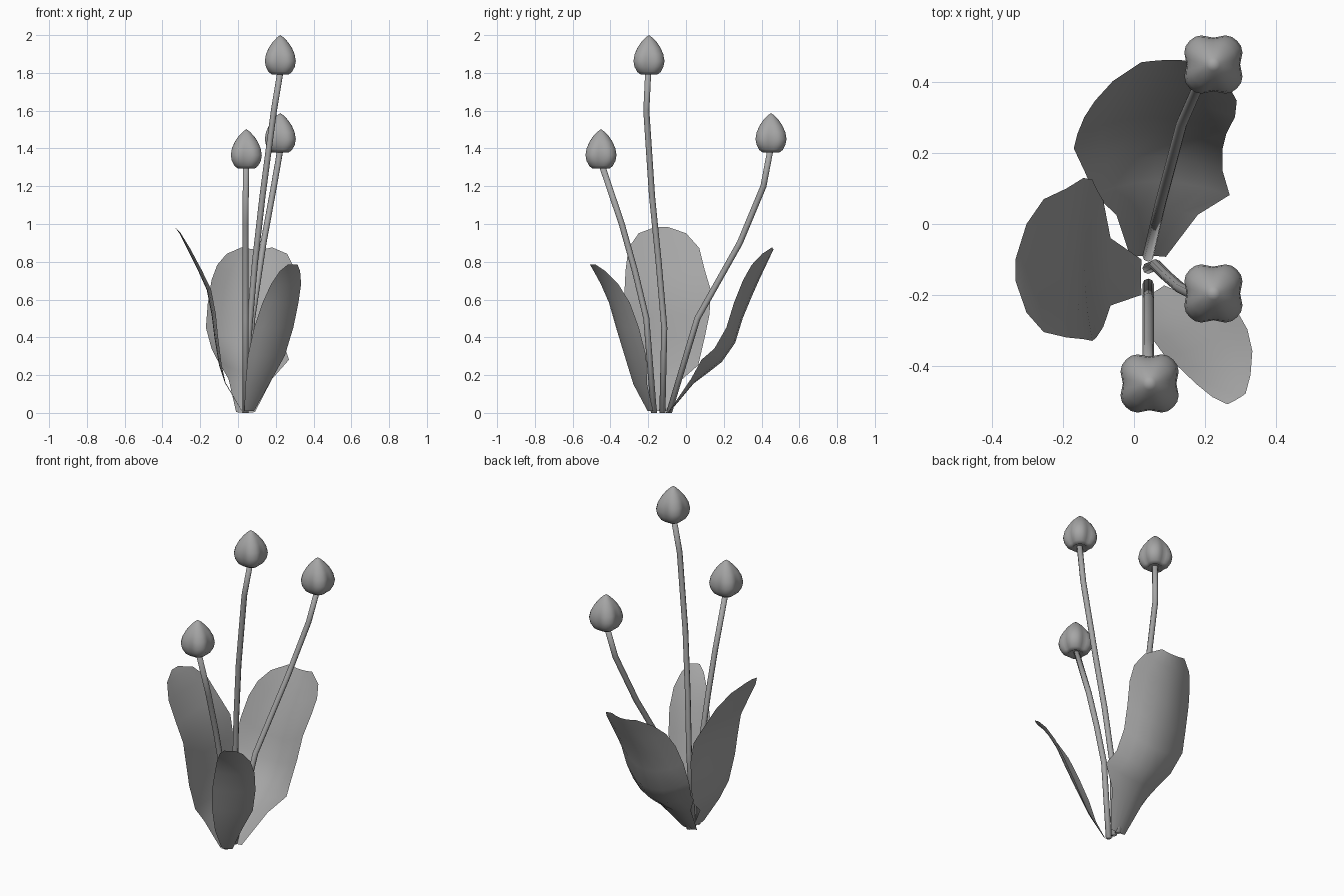
import bpy, bmesh, math
from mathutils import Vector

old = bpy.data.objects.get("Cube")
if old:
    bpy.data.objects.remove(old, do_unlink=True)

# One plain grey for the whole plant
grey = bpy.data.materials.new("plain_grey")
grey.use_nodes = True
colour = (0.38, 0.38, 0.38, 1)
grey.diffuse_color = colour
grey.node_tree.nodes["Principled BSDF"].inputs["Base Color"].default_value = colour


def finish(name, bm):
    """Turn a bmesh into a smooth shaded grey object."""
    bmesh.ops.recalc_face_normals(bm, faces=bm.faces)
    mesh = bpy.data.meshes.new(name)
    bm.to_mesh(mesh)
    bm.free()
    mesh.materials.append(grey)
    for poly in mesh.polygons:
        poly.use_smooth = True
    obj = bpy.data.objects.new(name, mesh)
    bpy.context.scene.collection.objects.link(obj)


def skin(bm, rows, closed):
    """Bridge successive rows of vertices with quads."""
    for low, high in zip(rows, rows[1:]):
        count = len(low)
        for i in range(count if closed else count - 1):
            j = (i + 1) % count
            bm.faces.new((low[i], low[j], high[j], high[i]))


def make_stem(name, path, radius=0.016, sides=8):
    """Sweep a round section along the bent path."""
    bm = bmesh.new()
    pts = [Vector(p) for p in path]
    rows = []
    for i, p in enumerate(pts):
        along = (pts[min(i + 1, len(pts) - 1)] - pts[max(i - 1, 0)]).normalized()
        if i == 0:
            along = Vector((0, 0, 1))
        side = along.cross(Vector((0, 1, 0))).normalized()
        front = along.cross(side)
        angles = [math.tau * k / sides for k in range(sides)]
        rows.append([bm.verts.new(p + radius * (side * math.cos(a) + front * math.sin(a)))
                     for a in angles])
    skin(bm, rows, True)
    bm.faces.new(rows[0])
    bm.faces.new(rows[-1])
    finish(name, bm)


# Bud outline: radius, height, strength of the four petal lobes
BUD = [(0.025, 0.014, 0), (0.048, 0.002, 0.06), (0.066, 0.015, 0.1), (0.081, 0.042, 0.11),
       (0.087, 0.072, 0.11), (0.081, 0.108, 0.08), (0.065, 0.142, 0.05),
       (0.042, 0.173, 0.02), (0.018, 0.197, 0)]


def make_bud(name, x, y, z, sides=32):
    """Revolve the bud outline with four soft lobes and a pointed tip."""
    bm = bmesh.new()
    rows = []
    for radius, height, lobe in BUD:
        row = []
        for k in range(sides):
            a = math.tau * k / sides
            r = radius * (1 - lobe * (math.cos(4 * a) + 0.2 * math.cos(8 * a)))
            row.append(bm.verts.new((x + r * math.cos(a), y + r * math.sin(a), z + height)))
        rows.append(row)
    skin(bm, rows, True)
    bm.faces.new(rows[0])
    tip = bm.verts.new((x, y, z + 0.21))
    for k in range(sides):
        bm.faces.new((rows[-1][k], rows[-1][(k + 1) % sides], tip))
    finish(name, bm)


def make_leaf(name, across, inward, cup, spine, steps=3):
    """Cupped sheet: each spine row is x, y, z, width to one side, width to the other."""
    bm = bmesh.new()
    across, inward = Vector(across).normalized(), Vector(inward).normalized()
    rows = []
    for x, y, z, left, right in spine:
        row = []
        for k in range(-steps, steps + 1):
            v = k / steps
            offset = v * (right if v > 0 else left)
            lift = cup * (left + right) ** 2 * v * v
            row.append(bm.verts.new(Vector((x, y, z)) + across * offset + inward * lift))
        rows.append(row)
    skin(bm, rows, False)
    finish(name, bm)


# Stems
make_stem("tall_stem", [(0.04, -0.125, 0), (0.06, -0.115, 0.45), (0.09, -0.145, 0.8),
                        (0.13, -0.18, 1.15), (0.19, -0.21, 1.6), (0.225, -0.2, 1.81)])
make_stem("front_stem", [(0.04, -0.17, 0), (0.04, -0.21, 0.5), (0.04, -0.27, 0.75),
                         (0.04, -0.34, 1), (0.042, -0.445, 1.31)])
make_stem("back_stem", [(0.04, -0.09, 0), (0.075, 0.06, 0.5), (0.135, 0.285, 0.9),
                        (0.19, 0.41, 1.2), (0.225, 0.448, 1.4)])

# Buds
make_bud("tall_bud", 0.224, -0.196, 1.79)
make_bud("front_bud", 0.044, -0.45, 1.292)
make_bud("back_bud", 0.224, 0.45, 1.377)

# Leaves
make_leaf("right_leaf", (0, 1, 0), (1, 0, 0.2), 0.11, [
    (0.02, -0.15, 0.01, 0.05, 0.05), (-0.07, -0.135, 0.16, 0.095, 0.095),
    (-0.1, -0.12, 0.25, 0.17, 0.185), (-0.125, -0.11, 0.4, 0.21, 0.21),
    (-0.14, -0.1, 0.52, 0.23, 0.225), (-0.165, -0.1, 0.65, 0.225, 0.23),
    (-0.21, -0.11, 0.75, 0.21, 0.21), (-0.27, -0.12, 0.87, 0.185, 0.19),
    (-0.31, -0.13, 0.95, 0.12, 0.13), (-0.335, -0.13, 0.985, 0.03, 0.03)])
make_leaf("back_leaf", (1, 0, 0), (0, -0.5, 0.87), 0.53, [
    (0.04, -0.09, 0, 0.05, 0.05), (0.05, 0.04, 0.155, 0.1, 0.13),
    (0.06, 0.12, 0.215, 0.17, 0.21), (0.06, 0.19, 0.27, 0.2, 0.19),
    (0.06, 0.26, 0.37, 0.23, 0.19), (0.06, 0.3, 0.5, 0.22, 0.2),
    (0.06, 0.35, 0.62, 0.2, 0.225), (0.08, 0.39, 0.71, 0.19, 0.21),
    (0.1, 0.43, 0.795, 0.16, 0.16), (0.11, 0.463, 0.865, 0.09, 0.07)])
make_leaf("front_leaf", (0.86, 0.5, 0), (-0.5, 0.85, 0.1), 0.5, [
    (0.06, -0.19, 0.01, 0.03, 0.03), (0.107, -0.251, 0.15, 0.072, 0.072),
    (0.163, -0.29, 0.3, 0.113, 0.113), (0.204, -0.335, 0.45, 0.12, 0.12),
    (0.237, -0.373, 0.58, 0.11, 0.11), (0.263, -0.419, 0.68, 0.092, 0.092),
    (0.279, -0.464, 0.75, 0.062, 0.062), (0.29, -0.495, 0.785, 0.03, 0.03)])
